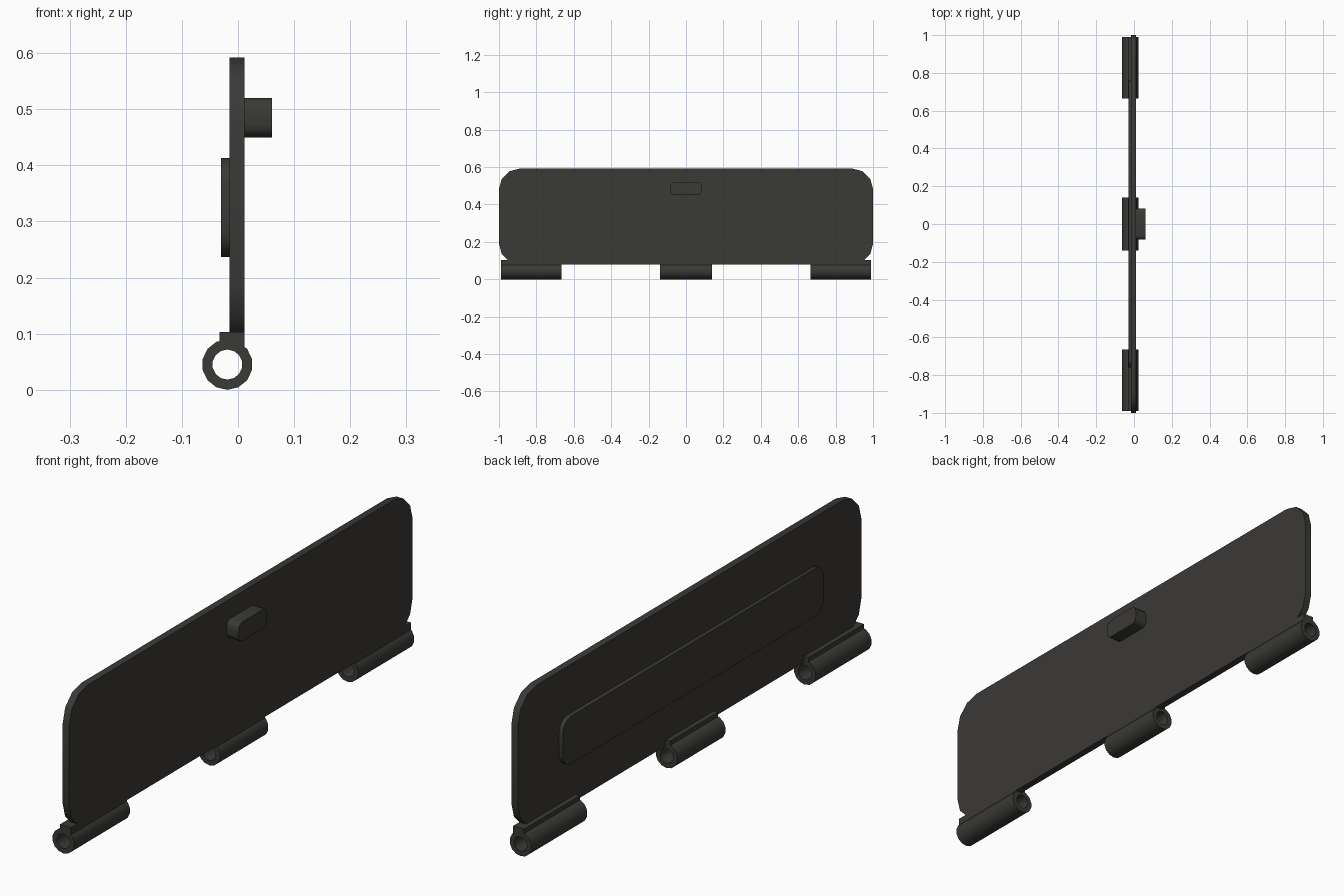
import bpy, bmesh
from math import sin, cos, pi

if "Cube" in bpy.data.objects:
    bpy.data.objects.remove(bpy.data.objects["Cube"])

dark = bpy.data.materials.new("dark_metal")
dark.diffuse_color = (0.042, 0.041, 0.037, 1)
dark.use_nodes = True
dark.node_tree.nodes["Principled BSDF"].inputs["Base Color"].default_value = dark.diffuse_color


def finish(name, bm):
    bmesh.ops.recalc_face_normals(bm, faces=bm.faces)
    mesh = bpy.data.meshes.new(name)
    bm.to_mesh(mesh)
    bm.free()
    mesh.materials.append(dark)
    ob = bpy.data.objects.new(name, mesh)
    bpy.context.collection.objects.link(ob)
    bpy.ops.object.select_all(action='DESELECT')
    ob.select_set(True)
    bpy.context.view_layer.objects.active = ob
    bpy.ops.object.shade_smooth_by_angle(angle=pi / 5)
    return ob


def rounded_plate(name, x0, x1, y, z0, z1, r, seg=3):
    """Rounded rectangle in the YZ plane, extruded along x."""
    bm = bmesh.new()
    corners = [(y - r, z1 - r), (r - y, z1 - r), (r - y, z0 + r), (y - r, z0 + r)]
    verts = []
    for k, (cy, cz) in enumerate(corners):
        for i in range(seg + 1):
            a = (k + i / seg) * pi / 2
            verts.append(bm.verts.new((x0, cy + r * cos(a), cz + r * sin(a))))
    face = bm.faces.new(verts)
    ext = bmesh.ops.extrude_face_region(bm, geom=[face], use_keep_orig=True)
    moved = [g for g in ext["geom"] if isinstance(g, bmesh.types.BMVert)]
    bmesh.ops.translate(bm, vec=(x1 - x0, 0, 0), verts=moved)
    return finish(name, bm)


def hinge(name, y0, y1, n=14):
    """Hollow knuckle plus the block joining it to the panel."""
    bm = bmesh.new()
    loops = []
    for r, y in ((0.045, y0), (0.045, y1), (0.0268, y1), (0.0268, y0)):
        loops.append([bm.verts.new((-0.019 + r * sin(2 * pi * i / n + pi), y,
                                    0.045 + r * cos(2 * pi * i / n + pi)))
                      for i in range(n)])
    for k in range(4):
        a, b = loops[k], loops[(k + 1) % 4]
        for i in range(n):
            j = (i + 1) % n
            bm.faces.new((a[i], a[j], b[j], b[i]))
    # joining block
    profile = [(-0.033, 0.08), (0.012, 0.074), (0.012, 0.103), (-0.033, 0.103)]
    ends = [[bm.verts.new((x, y, z)) for x, z in profile] for y in (y0, y1)]
    bm.faces.new(ends[0])
    bm.faces.new(ends[1][::-1])
    for i in range(4):
        j = (i + 1) % 4
        bm.faces.new((ends[0][i], ends[0][j], ends[1][j], ends[1][i]))
    return finish(name, bm)


# Main cover panel, raised back plate and front latch
rounded_plate("cover_panel", -0.015, 0.0118, 1.0, 0.08, 0.592, 0.11)
rounded_plate("back_plate", -0.03, -0.014, 0.76, 0.237, 0.413, 0.045)
rounded_plate("latch_knob", 0.011, 0.061, 0.083, 0.45, 0.52, 0.022)

# Three hinge knuckles along the bottom edge
for name, a, b in (("hinge_left", -0.99, -0.665), ("hinge_middle", -0.14, 0.14),
                   ("hinge_right", 0.665, 0.99)):
    hinge(name, a, b)
